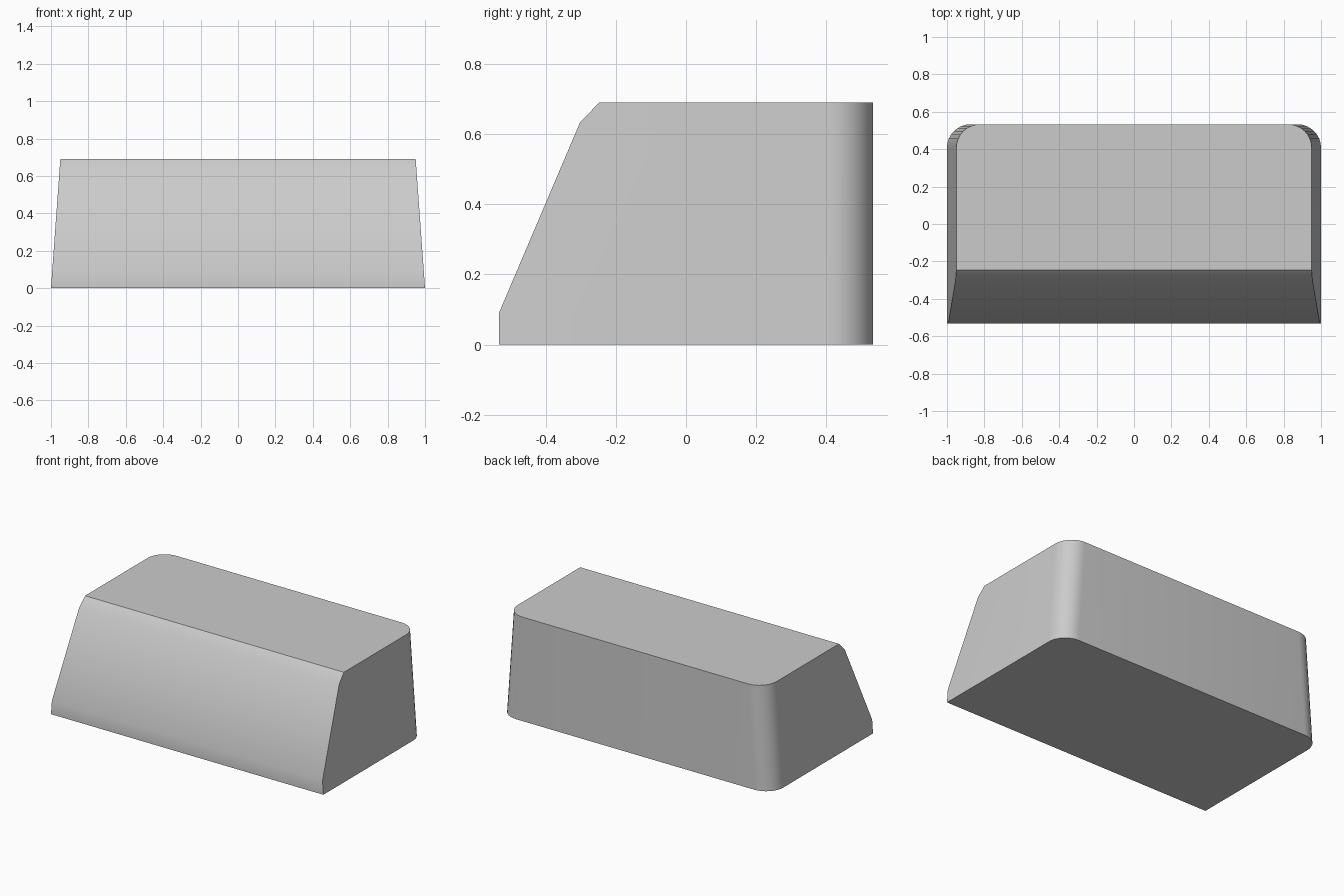
import bpy
import bmesh
import math

cube = bpy.data.objects.get("Cube")
if cube:
    bpy.data.objects.remove(cube, do_unlink=True)

HEIGHT, DEPTH, TAPER, CORNER = 0.69, 0.533, 0.05, 0.125

# Single grey material
grey = bpy.data.materials.new("plain grey")
grey.use_nodes = True
colour = (0.6, 0.6, 0.6, 1)
grey.diffuse_color = colour
grey.node_tree.nodes["Principled BSDF"].inputs["Base Color"].default_value = colour

# Side profile (y, z): sloped front, chamfered top edge, upright back
profile = [(-DEPTH, 0), (-DEPTH, 0.09), (-0.302, 0.633),
           (-0.247, HEIGHT), (DEPTH, HEIGHT), (DEPTH, 0)]

# Ends lean inwards towards the top
bm = bmesh.new()
ends = [[bm.verts.new((side * (1 - TAPER * z / HEIGHT), y, z)) for y, z in profile]
        for side in (-1, 1)]
for end in ends:
    bm.faces.new(end)
count = len(profile)
for i in range(count):
    j = (i + 1) % count
    bm.faces.new((ends[0][i], ends[0][j], ends[1][j], ends[1][i]))

# Round the two upright back corners
corners = [e for e in bm.edges
           if all(v.co.y > DEPTH - 0.01 for v in e.verts)
           and abs(e.verts[0].co.z - e.verts[1].co.z) > 0.1]
bmesh.ops.bevel(bm, geom=corners, offset=CORNER, segments=8, profile=0.5,
                affect='EDGES', clamp_overlap=True)
bmesh.ops.recalc_face_normals(bm, faces=bm.faces)

mesh = bpy.data.meshes.new("wedge_block")
bm.to_mesh(mesh)
bm.free()
mesh.materials.append(grey)
block = bpy.data.objects.new("wedge_block", mesh)
bpy.context.collection.objects.link(block)

# Smooth the gentle bends, keep the hard edges
bpy.ops.object.select_all(action='DESELECT')
block.select_set(True)
bpy.context.view_layer.objects.active = block
bpy.ops.object.shade_smooth_by_angle(angle=math.radians(30))
